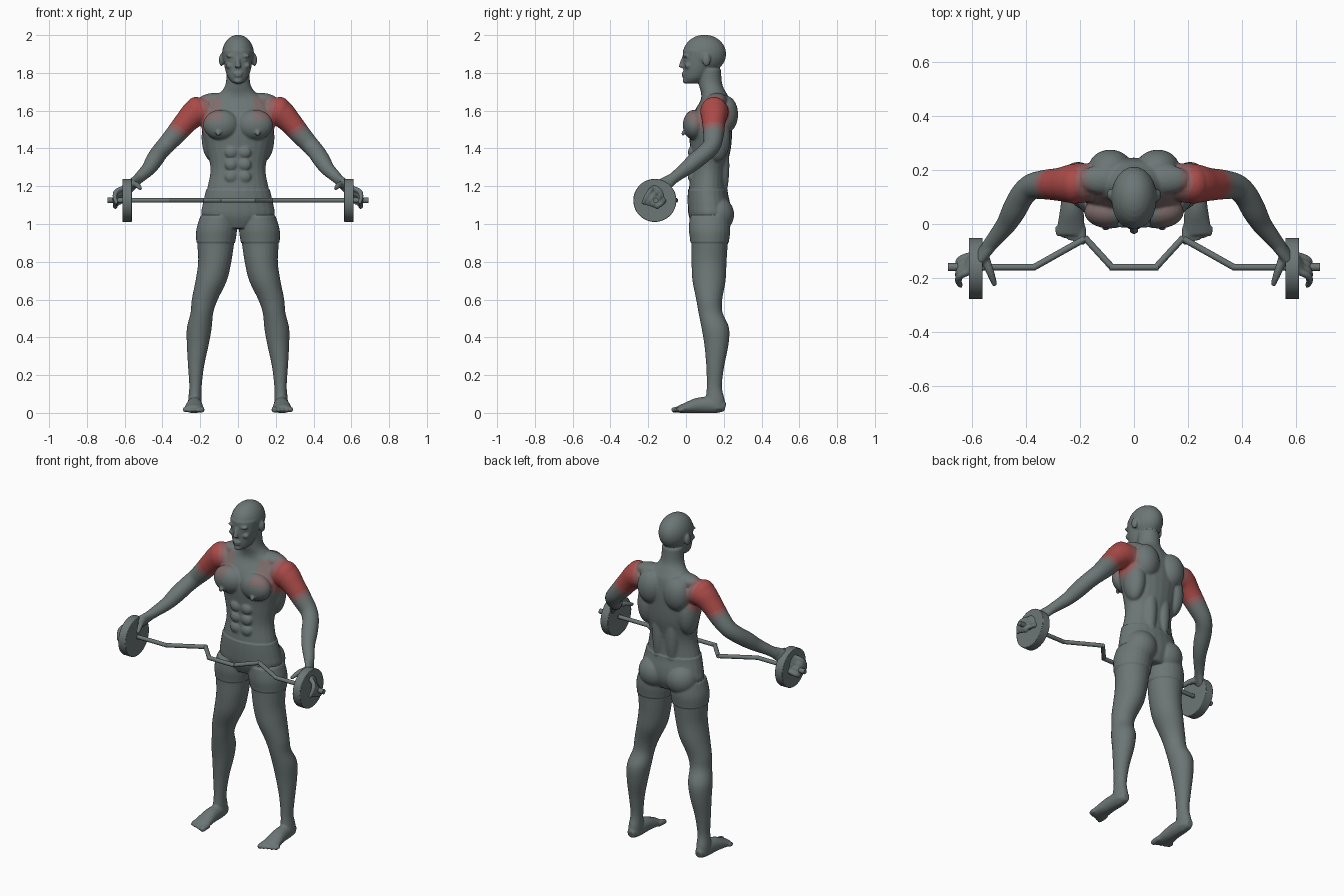
import bpy, bmesh
from mathutils import Vector, Matrix

cube = bpy.data.objects.get("Cube")
if cube:
    bpy.data.objects.remove(cube, do_unlink=True)


def material(name, rgb):
    m = bpy.data.materials.new(name)
    m.use_nodes = True
    m.diffuse_color = (*rgb, 1)
    m.node_tree.nodes["Principled BSDF"].inputs["Base Color"].default_value = (*rgb, 1)
    return m


GREY = Vector((0.15, 0.18, 0.18))
RED = Vector((0.40, 0.07, 0.065))
grey = material("slate grey", GREY)
faint = material("faint red", GREY.lerp(RED, 0.25))
faded = material("faded red", GREY.lerp(RED, 0.6))
red = material("muscle red", RED)


def spline(pts, steps=4):
    """Smoothly interpolate rows of centre and radii."""
    out = []
    for i in range(len(pts) - 1):
        a, b, c, d = pts[max(i - 1, 0)], pts[i], pts[i + 1], pts[min(i + 2, len(pts) - 1)]
        for k in range(steps):
            t = k / steps
            out.append([q + t * ((r - p) / 2 + t * ((2 * p - 5 * q + 4 * r - s) / 2
                        + t * (3 * q - p - 3 * r + s) / 2)) for p, q, r, s in zip(a, b, c, d)])
    return out + [pts[-1]]


def tube(bm, pts, side=1, axis=None, ref=(1, 0, 0), n=24):
    """Elliptical loft through (x, y, z, radius_u, radius_v) rows."""
    rows = spline([(p[0] * side, *p[1:4], p[-1]) for p in pts])
    rings = []
    for i, p in enumerate(rows):
        ahead, behind = rows[min(i + 1, len(rows) - 1)], rows[max(i - 1, 0)]
        t = Vector(axis) if axis else (Vector(ahead[:3]) - Vector(behind[:3])).normalized()
        u = Vector(ref)
        u = (u - t * u.dot(t)).normalized()
        v = t.cross(u)
        ring = []
        for k in range(n):
            e = Matrix.Rotation(6.28319 * k / n, 2) @ Vector((1, 0))
            ring.append(bm.verts.new(Vector(p[:3]) + u * e.x * p[3] + v * e.y * p[4]))
        rings.append(ring)
    for a, b in zip(rings, rings[1:]):
        for k in range(n):
            bm.faces.new((a[k], a[(k + 1) % n], b[(k + 1) % n], b[k]))
    bm.faces.new(rings[0][::-1])
    bm.faces.new(rings[-1])


def blob(bm, loc, size, side=1):
    bmesh.ops.create_uvsphere(bm, u_segments=24, v_segments=14, radius=1, matrix=Matrix.LocRotScale(
        Vector((loc[0] * side, loc[1], loc[2])), None, Vector(size)))


def finish(name, bm, mats):
    bmesh.ops.recalc_face_normals(bm, faces=bm.faces)
    mesh = bpy.data.meshes.new(name)
    bm.to_mesh(mesh)
    bm.free()
    for m in mats:
        mesh.materials.append(m)
    obj = bpy.data.objects.new(name, mesh)
    bpy.context.collection.objects.link(obj)
    return obj


UP = (0, 0, 1)
HAND = (0, 0.64, -0.77)
bm = bmesh.new()

# Torso and neck
tube(bm, [(0, .125, .98, .10, .08), (0, .125, 1.04, .185, .105), (0, .122, 1.10, .183, .108),
          (0, .115, 1.18, .165, .10), (0, .12, 1.29, .146, .095), (0, .13, 1.40, .168, .108),
          (0, .13, 1.50, .192, .115), (0, .14, 1.58, .20, .105), (0, .155, 1.65, .165, .08),
          (0, .148, 1.69, .10, .068), (0, .13, 1.74, .066, .062), (0, .125, 1.82, .062, .06)], axis=UP)

# Head and face
blob(bm, (0, .098, 1.9), (.085, .115, .102))
tube(bm, [(0, .03, 1.745, .026, .036), (0, .045, 1.77, .05, .058), (0, .06, 1.81, .066, .074),
          (0, .07, 1.86, .076, .086), (0, .08, 1.92, .082, .098)], axis=UP)
tube(bm, [(0, -.012, 1.88, .009, .01), (0, -.022, 1.85, .012, .012), (0, -.026, 1.828, .018, .013)])
blob(bm, (0, -.015, 1.797), (.026, .009, .006))
blob(bm, (0, -.014, 1.784), (.022, .009, .006))
blob(bm, (0, -.004, 1.757), (.022, .014, .014))

for s in (1, -1):
    # Brow, cheek, eye and ear
    blob(bm, (.034, -.002, 1.889), (.032, .014, .009), s)
    blob(bm, (.045, .01, 1.838), (.02, .018, .016), s)
    blob(bm, (.033, -.002, 1.868), (.014, .008, .006), s)
    blob(bm, (.088, .108, 1.868), (.013, .022, .034), s)

    # Chest, back, stomach and seat muscles
    blob(bm, (.09, .045, 1.525), (.095, .062, .08), s)
    blob(bm, (.105, -.016, 1.48), (.015, .008, .014), s)
    blob(bm, (.135, .165, 1.46), (.058, .07, .13), s)
    blob(bm, (.088, .21, 1.58), (.08, .066, .10), s)
    blob(bm, (.045, .185, 1.31), (.042, .045, .19), s)
    blob(bm, (.11, .165, 1.655), (.10, .055, .04), s)
    blob(bm, (.09, .165, 1.05), (.09, .085, .09), s)
    for row in range(3):
        blob(bm, (.036, .03, 1.25 + .065 * row), (.034, .02, .032), s)

    # Leg
    tube(bm, [(.105, .125, 1.04, .09, .10), (.113, .125, .97, .103, .105), (.118, .125, .90, .098, .097),
              (.123, .122, .80, .088, .093), (.142, .122, .70, .083, .088), (.176, .123, .60, .069, .069),
              (.191, .13, .53, .06, .064), (.205, .155, .45, .066, .073), (.213, .161, .36, .058, .064),
              (.222, .155, .25, .043, .048), (.225, .15, .14, .033, .04), (.228, .155, .07, .036, .05),
              (.228, .16, .02, .036, .048)], s, axis=UP)

    # Foot and toes
    tube(bm, [(.228, .208, .03, .022, .024), (.228, .16, .04, .036, .042), (.23, .07, .04, .042, .042),
              (.233, 0, .026, .05, .028), (.235, -.04, .018, .05, .019)], s)
    for i in range(5):
        r = .016 if i == 0 else .012
        x, tip = .193 + .022 * i, -.07 + .008 * i
        tube(bm, [(x, -.01, .02, r), (x, tip + .015, .017, r), (x, tip - .006, .013, r * .75)], s, n=12)

    # Shoulder cap, arm and palm
    blob(bm, (.222, .148, 1.595), (.062, .073, .078), s)
    tube(bm, [(.16, .155, 1.595, .07), (.22, .15, 1.59, .074), (.275, .147, 1.54, .062),
              (.33, .146, 1.475, .055), (.38, .138, 1.42, .048), (.415, .105, 1.38, .046),
              (.445, .05, 1.335, .045), (.473, 0, 1.293, .038), (.512, -.05, 1.255, .031),
              (.547, -.092, 1.222, .03, .024)], s, ref=HAND)
    tube(bm, [(.53, -.075, 1.237, .03, .024), (.565, -.115, 1.205, .042, .022),
              (.60, -.145, 1.172, .048, .02), (.618, -.158, 1.158, .044, .016)], s, ref=HAND)

    # Fingers and thumb
    for i in range(4):
        y, z = -.183 + .02 * i, 1.193 - .022 * i
        tube(bm, [(.60, y + .01, z, .013), (.643, y - .008, z - .02, .014),
                  (.652, y - .028, z - .05 + .006 * i, .013),
                  (.642, y - .047 + .006 * i, z - .088 + .015 * i, .010)], s, ref=HAND, n=12)
    tube(bm, [(.56, -.11, 1.205, .02), (.542, -.155, 1.21, .017), (.527, -.195, 1.20, .014),
              (.515, -.228, 1.185, .010)], s, ref=UP, n=12)

# Fuse the parts into one smooth skin
body = finish("body", bm, [grey, faint, faded, red])
fuse = body.modifiers.new("fuse", 'REMESH')
fuse.mode = 'VOXEL'
fuse.voxel_size = 0.0055
soften = body.modifiers.new("soften", 'SMOOTH')
soften.factor = 0.5
soften.iterations = 7
bpy.context.view_layer.update()
skin = bpy.data.meshes.new_from_object(body.evaluated_get(bpy.context.evaluated_depsgraph_get()))
body.modifiers.clear()
body.data = skin
if not skin.materials:
    for m in (grey, faint, faded, red):
        skin.materials.append(m)

# Raised shorts, and soles flat on the floor
normals = [v.normal.copy() for v in skin.vertices]
for v, normal in zip(skin.vertices, normals):
    if .9 < v.co.z < 1.18 and abs(v.co.x) < .3:
        v.co += normal * .005
    v.co.z = max(v.co.z, 0)

# Highlighted shoulder muscles fading outwards
for f in skin.polygons:
    c = f.center
    d = (Vector((abs(c.x), c.y, c.z)) - Vector((.258, .145, 1.58))).length
    level = 3 if d < .10 else 2 if d < .118 else 1 if d < .138 else 0
    if level == 0 and .085 < abs(c.x) < .2 and 1.55 < c.z < 1.67 and c.y < .12:
        level = 1
    f.material_index = level
skin.shade_smooth()


def rod(bm, a, b, r, n=16):
    a, b = Vector(a), Vector(b)
    turn = (b - a).to_track_quat('Z', 'Y')
    bmesh.ops.create_cone(bm, cap_ends=True, segments=n, radius1=r, radius2=r, depth=(b - a).length,
                          matrix=Matrix.LocRotScale((a + b) / 2, turn, None))


def hard(obj):
    obj.data.shade_smooth()
    obj.data.set_sharp_from_angle(angle=0.6)


# Cranked bar with end sleeves
BAR_Z, BAR_Y = 1.125, -.16
bm = bmesh.new()
rod(bm, (-.09, BAR_Y, BAR_Z), (.09, BAR_Y, BAR_Z), .012)
for s in (1, -1):
    path = [(.082, BAR_Y), (.183, -.05), (.183, -.055), (.37, BAR_Y), (.365, BAR_Y), (.60, BAR_Y)]
    for a, b in zip(path[::2], path[1::2]):
        rod(bm, (a[0] * s, a[1], BAR_Z), (b[0] * s, b[1], BAR_Z), .012)
    rod(bm, (.56 * s, BAR_Y, BAR_Z), (.69 * s, BAR_Y, BAR_Z), .0145)
hard(finish("curl_bar", bm, [grey]))

# Weight plates
for s, name in ((1, "left_plate"), (-1, "right_plate")):
    bm = bmesh.new()
    rod(bm, (.562 * s, BAR_Y - .005, BAR_Z), (.612 * s, BAR_Y - .005, BAR_Z), .114, 48)
    plate = finish(name, bm, [grey])
    hard(plate)
    bevel = plate.modifiers.new("bevel", 'BEVEL')
    bevel.width = .003
    bevel.segments = 2
